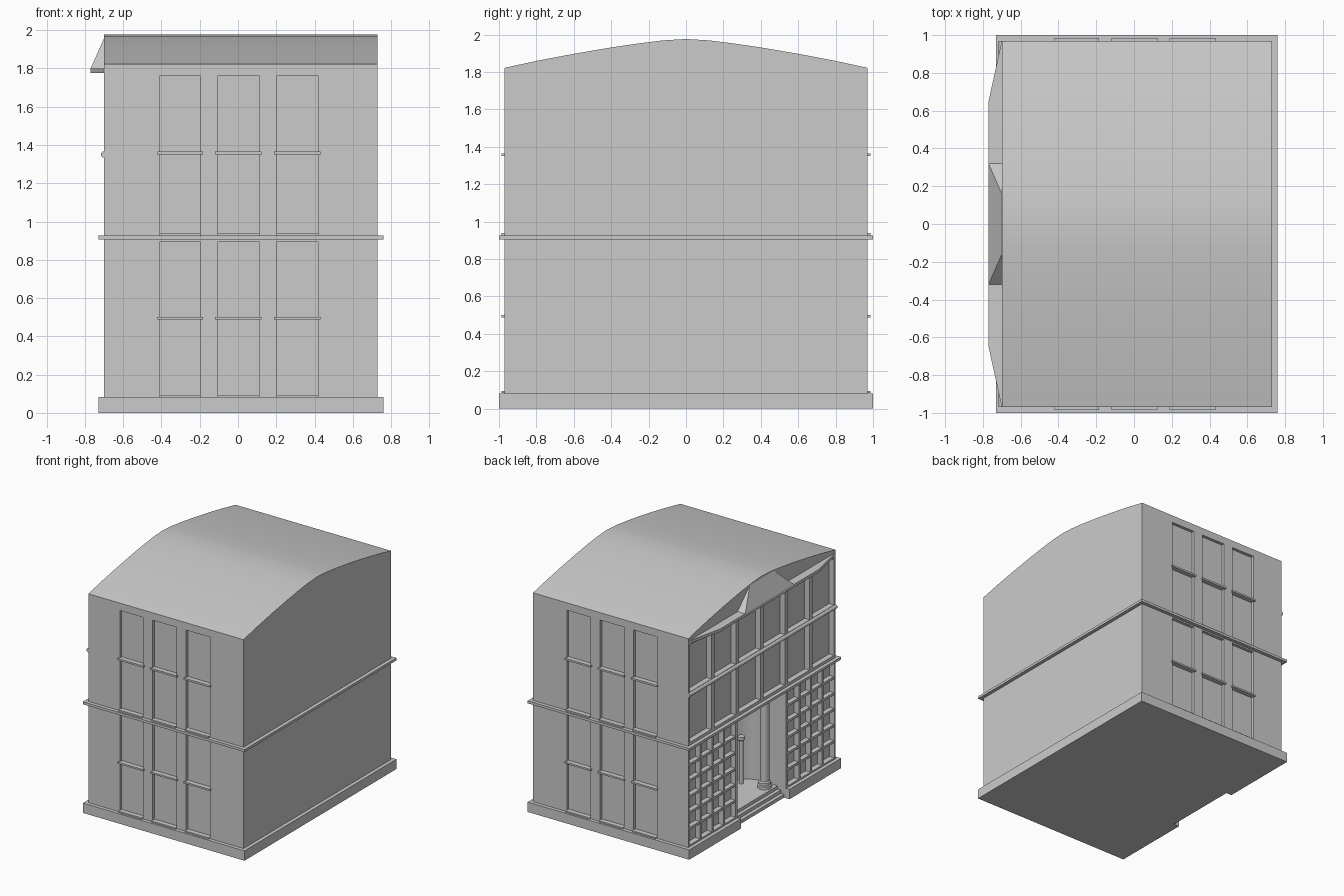
import bpy, bmesh, math

if "Cube" in bpy.data.objects:
    bpy.data.objects.remove(bpy.data.objects["Cube"])

def finish(bm, name):
    bmesh.ops.recalc_face_normals(bm, faces=bm.faces)
    me = bpy.data.meshes.new(name)
    bm.to_mesh(me)
    bm.free()
    ob = bpy.data.objects.new(name, me)
    bpy.context.collection.objects.link(ob)
    return ob

def add_box(bm, x0, x1, y0, y1, z0, z1):
    vs = bmesh.ops.create_cube(bm, size=1)['verts']
    for v in vs:
        v.co = ((x0 + x1) / 2 + v.co.x * (x1 - x0),
                (y0 + y1) / 2 + v.co.y * (y1 - y0),
                (z0 + z1) / 2 + v.co.z * (z1 - z0))

def boxes(name, items):
    bm = bmesh.new()
    for b in items:
        add_box(bm, *b)
    return finish(bm, name)

def add_prism(bm, pts, vec):
    f = bm.faces.new([bm.verts.new(p) for p in pts])
    r = bmesh.ops.extrude_face_region(bm, geom=[f])
    bmesh.ops.translate(bm, vec=vec, verts=[g for g in r['geom'] if isinstance(g, bmesh.types.BMVert)])

def prism(name, pts, vec):
    bm = bmesh.new()
    add_prism(bm, pts, vec)
    return finish(bm, name)

def activate(ob):
    bpy.ops.object.select_all(action='DESELECT')
    ob.select_set(True)
    bpy.context.view_layer.objects.active = ob

def cut(ob, cutter):
    cutter.hide_render = True
    m = ob.modifiers.new("cut", 'BOOLEAN')
    m.operation, m.solver, m.object = 'DIFFERENCE', 'EXACT', cutter
    activate(ob)
    bpy.ops.object.modifier_apply(modifier=m.name)
    bpy.data.objects.remove(cutter)

def smooth(ob):
    activate(ob)
    bpy.ops.object.shade_smooth_by_angle(angle=math.radians(25))

def lathe(name, x, y, prof, n=24):
    bm = bmesh.new()
    rings = [[bm.verts.new((x + r * math.cos(2 * math.pi * i / n),
                            y + r * math.sin(2 * math.pi * i / n), z)) for i in range(n)] for r, z in prof]
    for a, b in zip(rings, rings[1:]):
        for i in range(n):
            bm.faces.new((a[i], a[(i + 1) % n], b[(i + 1) % n], b[i]))
    bm.faces.new(rings[0])
    bm.faces.new(rings[-1])
    smooth(finish(bm, name))

X0, X1, Y = -0.70, 0.73, 0.97

# main body with the arched roof
half = [(0.97, 1.822), (0.8, 1.859), (0.6, 1.897), (0.4, 1.931), (0.25, 1.953), (0.12, 1.969), (0.0, 1.976)]
roof = half + [(-y, z) for y, z in half[-2::-1]]
body = prism("building_body", [(X0, y, z) for y, z in [(-Y, 0.08), (Y, 0.08)] + roof], (X1 - X0, 0, 0))

# openings: side windows, facade panes, lattice bays, entrance niche
cuts = bmesh.new()
columns = [(-0.41, -0.195), (-0.108, 0.113), (0.20, 0.42)]
for a, b in columns:
    for z0, z1 in [(0.09, 0.893), (0.932, 1.76)]:
        for s in (-1, 1):
            ys = sorted((s * (Y - 0.025), s * (Y + 0.05)))
            add_box(cuts, a, b, ys[0], ys[1], z0, z1)
step = 2 * Y / 6
for i in range(6):
    y0 = -Y + i * step
    for z0, z1 in [(0.95, 1.33), (1.37, 1.76)]:
        add_box(cuts, X0 - 0.1, X0 + 0.045, y0 + 0.02, y0 + step - 0.02, z0, z1)
for y0, y1 in [(-0.955, -0.345), (0.345, 0.955)]:
    add_box(cuts, X0 - 0.1, X0 + 0.045, y0, y1, 0.095, 0.893)
arc = [(-0.45 + 0.2 * math.sin(math.pi * i / 16), -0.32 * math.cos(math.pi * i / 16), 0.04) for i in range(17)]
add_prism(cuts, [(X0 - 0.1, -0.32, 0.04)] + arc + [(X0 - 0.1, 0.32, 0.04)], (0, 0, 0.855))
cut(body, finish(cuts, "opening_cutter"))
smooth(body)

# plinth with entrance steps, and the floor band
plinth = boxes("plinth", [(-0.73, 0.76, -1, 1, 0, 0.082)])
for x, z in [(-0.68, -0.1), (-0.65, 0.028), (-0.62, 0.055)]:
    cut(plinth, boxes("step_cutter", [(-0.9, x, -0.32, 0.32, z, 0.2)]))
boxes("floor_band", [(-0.73, 0.76, -1, 1, 0.905, 0.926)])

# window sills and mid rails on both sides
sills = []
for a, b in columns:
    for z0, z1, e in [(0.083, 0.094, 0), (0.487, 0.501, 0.011), (0.926, 0.938, 0), (1.35, 1.365, 0.011)]:
        for s in (-1, 1):
            ys = sorted((s * (Y - 0.03), s * (Y + 0.016)))
            sills.append((a - e, b + e, ys[0], ys[1], z0, z1))
boxes("side_window_sills", sills)

# lattice bars either side of the entrance
bars = []
for s in (-1, 1):
    lo, hi = sorted((s * 0.345, s * 0.955))
    for i in range(1, 4):
        y = lo + (hi - lo) * i / 4
        bars.append((X0, X0 + 0.05, y - 0.01, y + 0.01, 0.09, 0.9))
    for i in range(1, 6):
        z = 0.095 + 0.798 * i / 6
        bars.append((X0 + 0.005, X0 + 0.05, lo - 0.005, hi + 0.005, z - 0.01, z + 0.01))
boxes("entrance_lattice", bars)

# round rail between the two rows of facade windows
ring = [(X0 + 0.017 * math.cos(math.pi * i / 6), -Y, 1.35 + 0.017 * math.sin(math.pi * i / 6)) for i in range(12)]
smooth(prism("facade_rail", ring, (0, 2 * Y, 0)))

# entrance columns and short posts
for s, side in ((-1, "right"), (1, "left")):
    lathe("column_" + side, -0.55, s * 0.25,
          [(0.056, 0.08), (0.056, 0.105), (0.046, 0.11), (0.046, 0.13), (0.037, 0.14),
           (0.035, 0.85), (0.046, 0.865), (0.05, 0.9)])
    lathe("post_" + side, -0.37, s * 0.2,
          [(0.016, 0.08), (0.016, 0.44), (0.028, 0.45), (0.028, 0.475)], 16)

# facade canopy and its central hipped hood
prism("canopy", [(-0.69, Y, 1.775), (X0, Y, 1.775), (-0.77, 0.65, 1.775),
                 (-0.77, -0.65, 1.775), (X0, -Y, 1.775), (-0.69, -Y, 1.775)], (0, 0, 0.025))
bm = bmesh.new()
for s in (-1, 1):
    for p in [(-0.77, s * 0.32, 1.80), (X0, s * 0.32, 1.80), (X0, s * 0.16, 1.957)]:
        bm.verts.new(p)
bmesh.ops.convex_hull(bm, input=bm.verts[:])
finish(bm, "canopy_hood")
